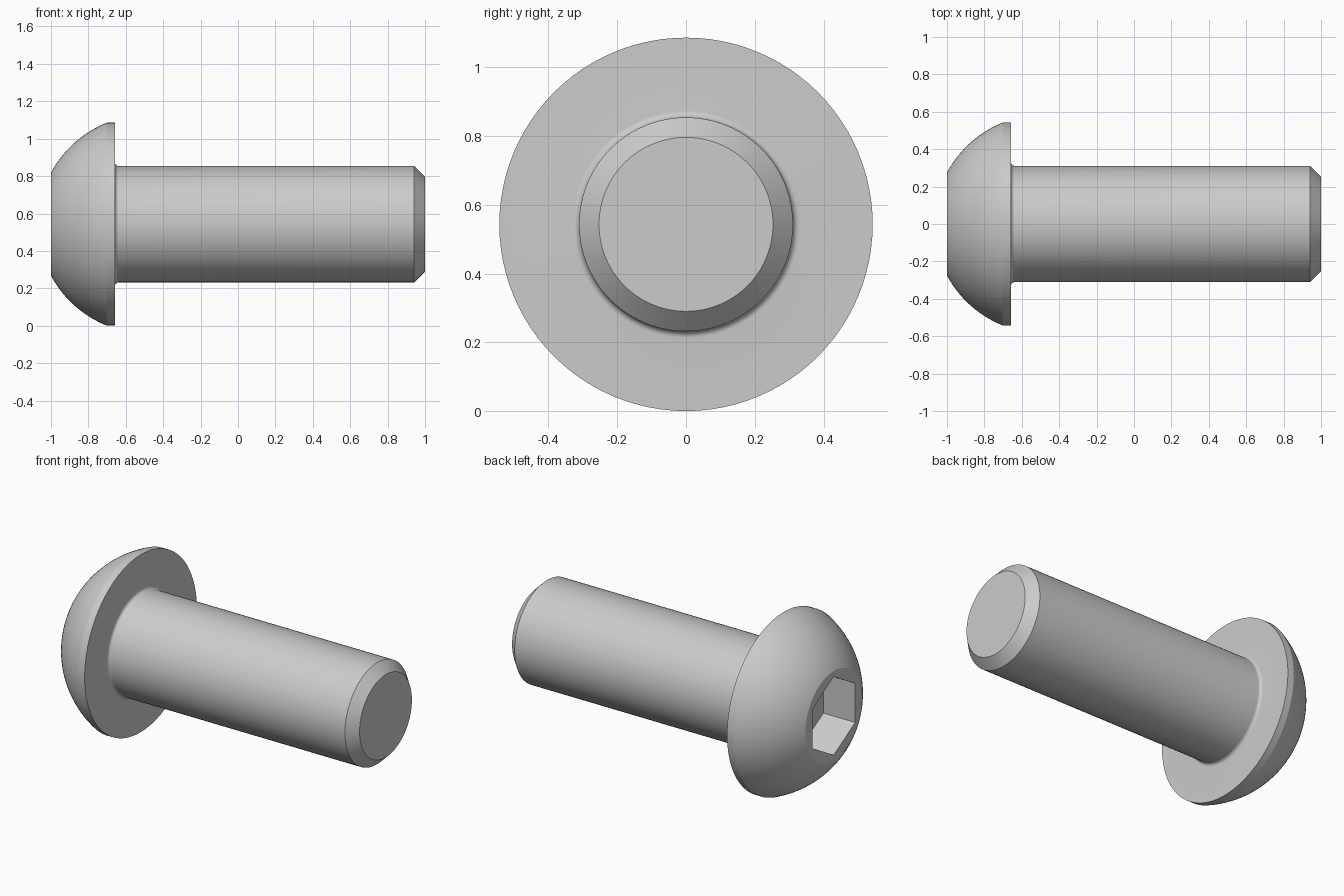
import bpy, bmesh
from math import sin, cos, pi, sqrt, radians, atan2

cube = bpy.data.objects.get("Cube")
if cube:
    bpy.data.objects.remove(cube, do_unlink=True)

SEGMENTS = 96
HEAD_R, SHAFT_R, FACE_R, TIP_R = 0.543, 0.311, 0.275, 0.253
HEAD_BACK, RIM_X, CHAMFER_X = -0.658, -0.70, 0.942
FILLET = 0.02
HEX_APOTHEM, HEX_DEPTH = 0.207, 0.215

steel = bpy.data.materials.new("steel_grey")
steel.use_nodes = True
colour = (0.6, 0.6, 0.6, 1)
steel.diffuse_color = colour
steel.node_tree.nodes["Principled BSDF"].inputs["Base Color"].default_value = colour


def circle(radius):
    return lambda a: radius


def hexagon(apothem):
    # Polar radius of a hexagon with corners at the top and bottom
    return lambda a: apothem / cos(a % (pi / 3) - pi / 6)


def arc(cx, cr, radius, start, end, steps):
    angles = [start + (end - start) * i / steps for i in range(steps + 1)]
    return [(cx + radius * cos(a), circle(cr + radius * sin(a))) for a in angles]


# Hexagonal socket, from its floor to its mouth
profile = [(-1 + HEX_DEPTH, hexagon(HEX_APOTHEM)), (-1, hexagon(HEX_APOTHEM))]

# Domed head: a sphere centred on the axis, running from face to rim
centre = (RIM_X**2 + HEAD_R**2 - 1 - FACE_R**2) / (2 * (RIM_X + 1))
dome_r = sqrt((1 + centre)**2 + FACE_R**2)
profile += arc(centre, 0, dome_r, atan2(FACE_R, -1 - centre),
               atan2(HEAD_R, RIM_X - centre), 24)
profile.append((HEAD_BACK, circle(HEAD_R)))

# Fillet under the head, then shaft and chamfered tip
profile += arc(HEAD_BACK + FILLET, SHAFT_R + FILLET, FILLET, pi, 1.5 * pi, 8)
profile += [(CHAMFER_X, circle(SHAFT_R)), (1, circle(TIP_R))]

# Sweep the profile round the x axis
bm = bmesh.new()
rings = []
for x, radius in profile:
    ring = []
    for i in range(SEGMENTS):
        a = 2 * pi * i / SEGMENTS
        r = radius(a)
        ring.append(bm.verts.new((x, r * sin(a), HEAD_R + r * cos(a))))
    rings.append(ring)
for low, high in zip(rings, rings[1:]):
    for i in range(SEGMENTS):
        j = (i + 1) % SEGMENTS
        bm.faces.new((low[i], low[j], high[j], high[i]))
bm.faces.new(rings[0])
bm.faces.new(rings[-1])
bmesh.ops.recalc_face_normals(bm, faces=bm.faces)

mesh = bpy.data.meshes.new("button_head_screw")
bm.to_mesh(mesh)
bm.free()
mesh.materials.append(steel)
screw = bpy.data.objects.new("button_head_screw", mesh)
bpy.context.collection.objects.link(screw)

# Smooth shading with crisp rim, chamfer and socket edges
bpy.ops.object.select_all(action="DESELECT")
screw.select_set(True)
bpy.context.view_layer.objects.active = screw
bpy.ops.object.shade_smooth_by_angle(angle=radians(18))
